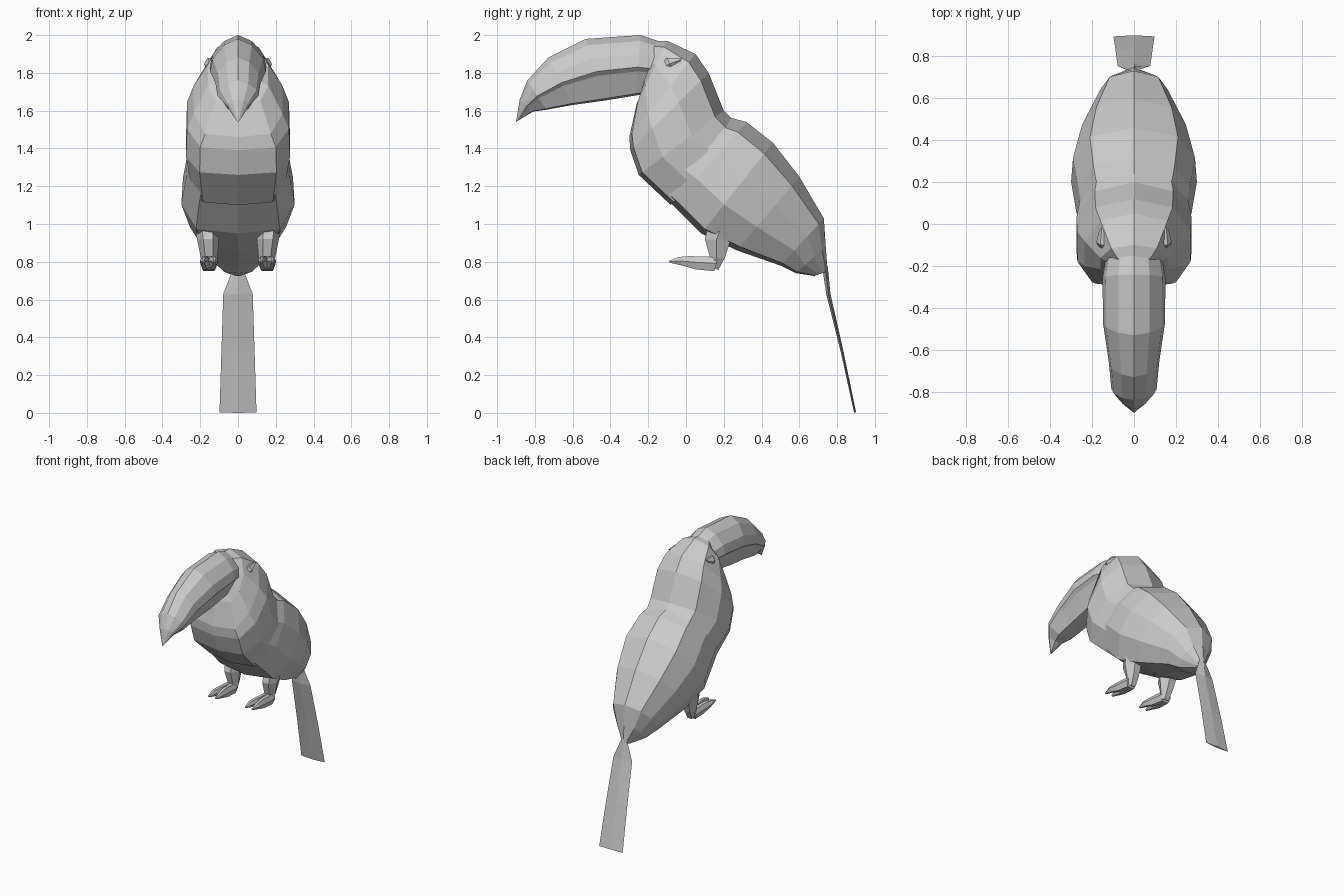
import bpy, bmesh


def loft(name, sections, shape, cx=0.0, mirror=False):
    """Skin rings; a section is (y_top, z_top, y_bottom, z_bottom, half_width[, cx]),
    shape is half of a ring as (fraction from top to bottom, fraction of width)."""
    bm = bmesh.new()
    full = shape + [(t, -f) for t, f in reversed(shape) if f > 0]
    rings = []
    for s in sections:
        y0, z0, y1, z1, w = s[:5]
        c = s[5] if len(s) > 5 else cx
        rings.append([bm.verts.new((c + f * w, y0 + (y1 - y0) * t, z0 + (z1 - z0) * t))
                      for t, f in full])
    n = len(full)
    for a, b in zip(rings, rings[1:]):
        for i in range(n):
            j = (i + 1) % n
            bm.faces.new((a[i], a[j], b[j], b[i]))
    bm.faces.new(rings[0])
    bm.faces.new(rings[-1])
    bmesh.ops.recalc_face_normals(bm, faces=bm.faces)
    me = bpy.data.meshes.new(name)
    bm.to_mesh(me)
    bm.free()
    ob = bpy.data.objects.new(name, me)
    bpy.context.collection.objects.link(ob)
    if mirror:
        ob.modifiers.new("mirror", "MIRROR").use_mirror_merge = False
    return ob


# Head and chest, overlapping into the body
chest_ring = [(0, 0), (.1, .68), (.38, 1), (.72, 1), (.96, .74), (1, 0)]
loft("head_and_chest", [
    (-.16, 1.97, -.24, 1.68, .11),
    (-.10, 1.97, -.26, 1.64, .16),
    (.05, 1.90, -.30, 1.46, .235),
    (.12, 1.80, -.295, 1.39, .27),
    (.20, 1.60, -.25, 1.26, .275),
    (.30, 1.50, -.08, 1.10, .25)], chest_ring)

# Body with folded wings
body_ring = [(0, 0), (.12, .7), (.38, .97), (.68, 1), (.95, .74), (1, 0)]
loft("body", [
    (.17, 1.58, -.22, 1.24, .24),
    (.32, 1.54, -.07, 1.10, .275),
    (.46, 1.43, .08, .95, .30),
    (.60, 1.25, .27, .86, .255),
    (.73, 1.03, .50, .78, .165),
    (.74, .88, .58, .74, .10),
    (.75, .75, .68, .725, .02)], body_ring)

# Bill
bill_ring = [(0, 0), (.1, .5), (.32, .9), (.53, 1), (.6, .86), (.97, .5), (1, 0)]
loft("bill", [
    (-.15, 1.97, -.19, 1.69, .135),
    (-.24, 2.0, -.27, 1.68, .15),
    (-.53, 1.98, -.42, 1.655, .148),
    (-.73, 1.88, -.60, 1.63, .12),
    (-.84, 1.76, -.74, 1.605, .108),
    (-.88, 1.66, -.81, 1.595, .06),
    (-.90, 1.54, -.885, 1.55, .006)], bill_ring)

# Tail feathers
flat_ring = [(0, 0), (.5, 1), (1, 0)]
loft("tail", [
    (.75, .78, .72, .78, .02),
    (.765, .63, .742, .63, .078),
    (.835, .32, .82, .32, .088),
    (.90, .005, .89, .0, .098)], flat_ring)

# Legs
leg_ring = [(0, .45), (.45, 1), (1, .5)]
loft("leg", [
    (.12, 1.0, .26, .95, .062, .165),
    (.10, .92, .235, .91, .058, .158),
    (.125, .83, .205, .82, .045, .153),
    (.13, .78, .17, .755, .035, .15)], leg_ring, mirror=True)

# Toes, two per foot
for label, x0, x1 in (("inner", .142, .125), ("outer", .168, .182)):
    loft(label + "_toe", [
        (.17, .825, .15, .75, .03, x0),
        (.02, .83, .05, .76, .027, (x0 + x1) / 2),
        (-.04, .825, -.02, .78, .02, x1),
        (-.09, .805, -.085, .795, .008, x1)], leg_ring, mirror=True)

# Eyes
loft("eye", [
    (-.14, 1.835, -.12, 1.81, .025, .13),
    (-.10, 1.88, -.07, 1.81, .035, .145),
    (-.02, 1.88, -.03, 1.86, .02, .145)], leg_ring, mirror=True)
